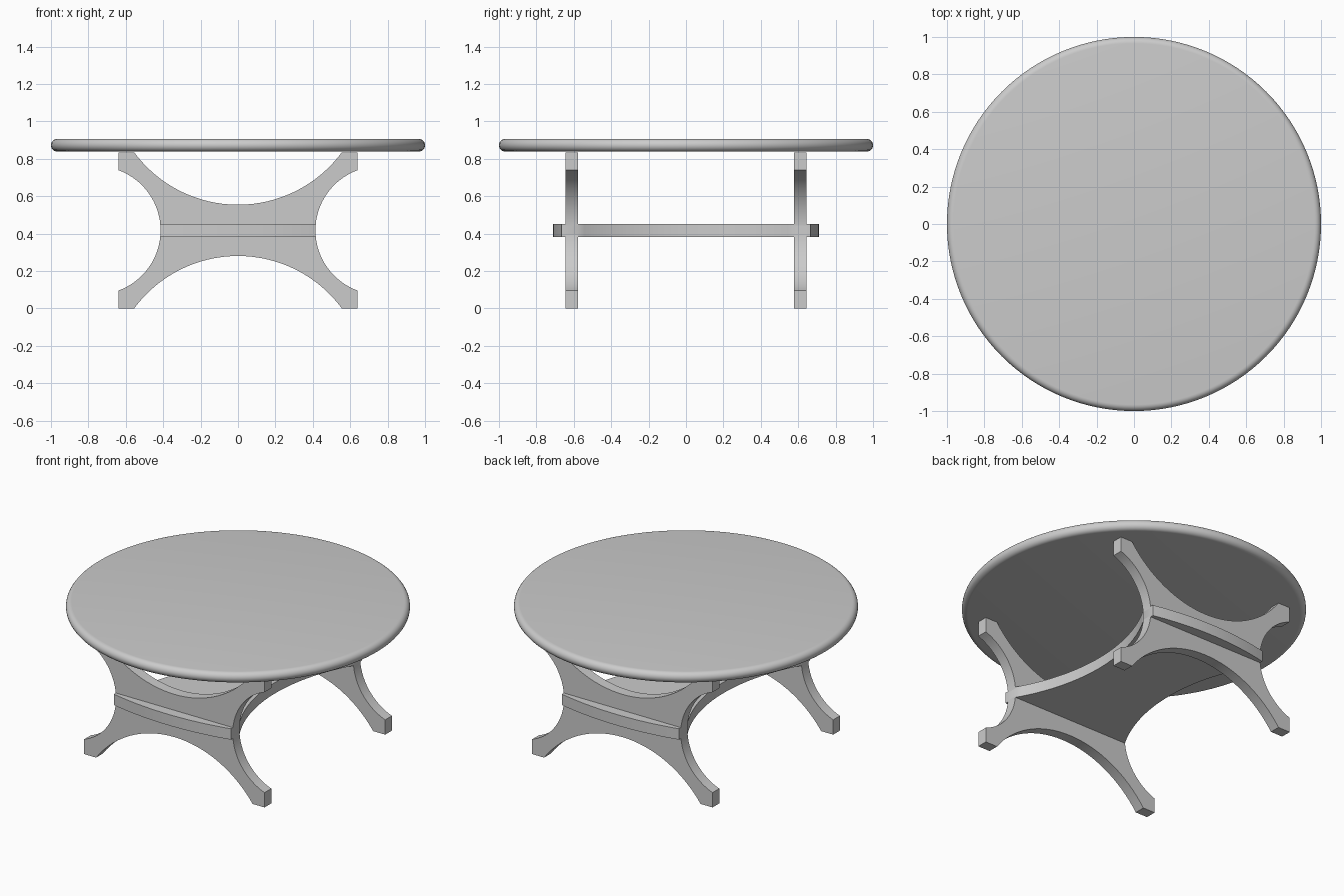
import bpy, bmesh, math

if "Cube" in bpy.data.objects:
    bpy.data.objects.remove(bpy.data.objects["Cube"])


def arc(p, q, sag, n=32):
    """Points from p to q on a circle, bulging 'sag' to the left of the chord."""
    (x0, y0), (x1, y1) = p, q
    dx, dy = x1 - x0, y1 - y0
    c = math.hypot(dx, dy)
    ux, uy, nx, ny = dx / c, dy / c, -dy / c, dx / c
    h, s = c / 2, abs(sag)
    r = (h * h + s * s) / (2 * s)
    half = math.asin(h / r)
    pts = []
    for i in range(n + 1):
        a = -half + 2 * half * i / n
        along = h + r * math.sin(a)
        off = math.copysign(r * math.cos(a) - (r - s), sag)
        pts.append((x0 + ux * along + nx * off, y0 + uy * along + ny * off))
    return pts


def plate(name, outline, thickness, place):
    """Extrude a closed outline; place(u, v, w) maps it to model space."""
    bm = bmesh.new()
    face = bm.faces.new([bm.verts.new(place(u, v, 0)) for u, v in outline])
    ext = bmesh.ops.extrude_face_region(bm, geom=[face])
    (x0, y0, z0), (x1, y1, z1) = place(0, 0, 0), place(0, 0, thickness)
    bmesh.ops.translate(bm, vec=(x1 - x0, y1 - y0, z1 - z0),
                        verts=[v for v in ext["geom"] if isinstance(v, bmesh.types.BMVert)])
    bmesh.ops.recalc_face_normals(bm, faces=bm.faces[:])
    return finish(name, bm)


def finish(name, bm):
    me = bpy.data.meshes.new(name)
    bm.to_mesh(me)
    bm.free()
    ob = bpy.data.objects.new(name, me)
    bpy.context.collection.objects.link(ob)
    bpy.ops.object.select_all(action="DESELECT")
    ob.select_set(True)
    bpy.context.view_layer.objects.active = ob
    bpy.ops.object.shade_smooth_by_angle(angle=math.radians(30))
    return ob


# Round top with a half-round rim
bm = bmesh.new()
R, Z, H = 1.0, 0.872, 0.034
profile = [(0, Z - H)]
for i in range(13):
    a = -math.pi / 2 + math.pi * i / 12
    profile.append((R - H + H * math.cos(a), Z + H * math.sin(a)))
profile.append((0, Z + H))
verts = [bm.verts.new((x, 0, z)) for x, z in profile]
edges = [bm.edges.new(e) for e in zip(verts, verts[1:])]
bmesh.ops.spin(bm, geom=verts + edges, cent=(0, 0, 0), axis=(0, 0, 1),
               angle=2 * math.pi, steps=128)
bmesh.ops.remove_doubles(bm, verts=bm.verts[:], dist=1e-5)
bmesh.ops.recalc_face_normals(bm, faces=bm.faces[:])
finish("table_top", bm)

# Two X-shaped trestle panels
top = 0.834
side = arc((0.64, 0.095), (0.64, top - 0.095), 0.226)
panel = (arc((-0.555, 0), (0.555, 0), 0.28) + [(0.64, 0)] + side + [(0.64, top)]
         + arc((0.555, top), (-0.555, top), 0.28) + [(-0.64, top)]
         + [(-x, z) for x, z in reversed(side)] + [(-0.64, 0)])
for name, y in (("front_trestle", -0.645), ("back_trestle", 0.577)):
    plate(name, panel, 0.068, lambda u, v, w, y=y: (u, y + w, v))

# Waisted shelf passing through both trestles, with bowed ends
waist = arc((0.415, -0.577), (0.415, 0.577), 0.155)
bow = arc((-0.415, -0.665), (0.415, -0.665), -0.046)
shelf = (bow + waist + [(-x, -y) for x, y in bow]
         + [(-x, -y) for x, y in waist])
plate("shelf", shelf, 0.07, lambda u, v, w: (u, v, 0.382 + w))
